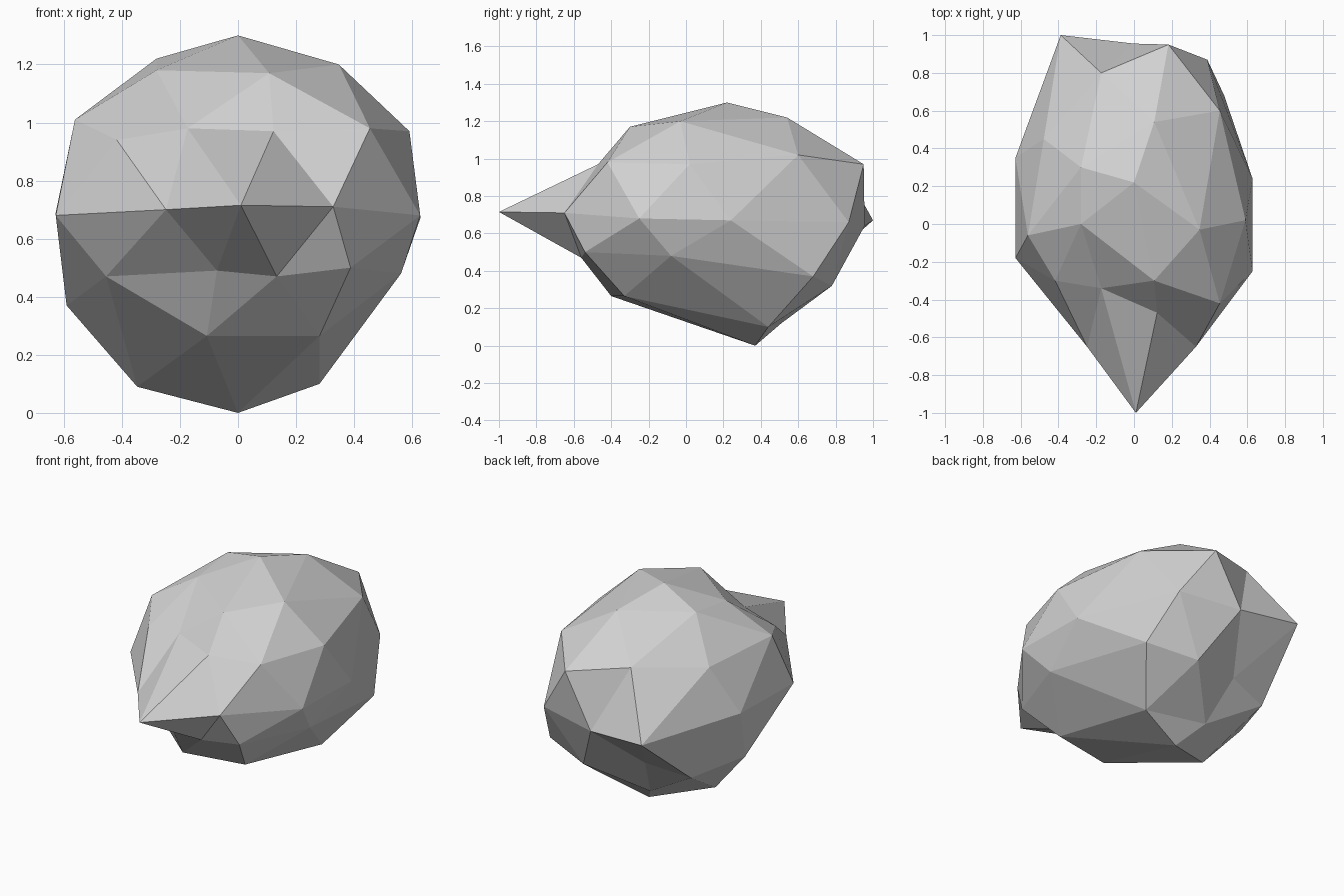
import bpy
import bmesh
from math import cos, sin, radians, sqrt
from mathutils import Vector

default_cube = bpy.data.objects.get("Cube")
if default_cube:
    bpy.data.objects.remove(default_cube, do_unlink=True)

HALF_WIDTH = 0.66


def make_material(name, colour):
    material = bpy.data.materials.new(name)
    material.use_nodes = True
    material.diffuse_color = colour
    shader = next(n for n in material.node_tree.nodes if n.type == "BSDF_PRINCIPLED")
    shader.inputs["Base Color"].default_value = colour
    shader.inputs["Roughness"].default_value = 0.9
    return material


def sculpt_ring(verts, height, start, targets):
    """Pull one ring of the sphere to (depth, height, optional sideways nudge)."""
    radius = sqrt(1 - height * height)
    step = 360 / len(targets)
    for index, (y, z, *nudge) in enumerate(targets):
        angle = radians(start + index * step)
        direction = Vector((radius * cos(angle), radius * sin(angle), height))
        vert = min(verts, key=lambda v: (verts[v] - direction).length)
        vert.co = (HALF_WIDTH * direction.x + sum(nudge), y, z)


# Faceted boulder: an icosphere whose rings are pulled into a rough stone
bm = bmesh.new()
bmesh.ops.create_icosphere(bm, subdivisions=2, radius=1)
sphere = {v: v.co.copy() for v in bm.verts}

# Crown
sculpt_ring(sphere, 1, 0, [(.22, 1.3)])
sculpt_ring(sphere, .8507, 0, [
    (-.03, 1.2), (.54, 1.22), (.3, 1.22), (0, 1.18), (-.3, 1.17)])

# Shoulders
sculpt_ring(sphere, .5257, 36, [
    (.6, 1.02), (.8, 1.03), (-.06, 1.01), (-.34, .98), (-.42, .98)])
sculpt_ring(sphere, .4472, 0, [
    (.02, .97), (.95, .97), (.45, .98), (-.3, .94, .06), (-.47, .97, -.06)])

# Waist, with the pointed nose at the front and a small spur at the back
sculpt_ring(sphere, 0, 18, [
    (.24, .67), (.87, .66), (.955, .64), (1, .67), (.35, .69),
    (-.18, .68), (-.65, .7, .14), (-1, .715, .01), (-.65, .71, -.06), (-.25, .68)])

# Underside, cut back below the nose
sculpt_ring(sphere, -.4472, 36, [
    (.68, .37), (.67, .38), (.25, .37), (-.56, .49, .11), (-.54, .5, -.09)])
sculpt_ring(sphere, -.5257, 0, [
    (-.08, .48), (.78, .32), (.6, .33), (-.25, .47), (-.56, .47, -.04)])

# Foot
sculpt_ring(sphere, -.8507, 36, [
    (.44, .1), (.51, .12), (.2, .09), (-.4, .265), (-.33, .265)])
sculpt_ring(sphere, -1, 0, [(.37, 0)])

bmesh.ops.recalc_face_normals(bm, faces=bm.faces)
mesh = bpy.data.meshes.new("boulder")
bm.to_mesh(mesh)
bm.free()
mesh.materials.append(make_material("stone grey", (.64, .64, .64, 1)))
boulder = bpy.data.objects.new("boulder", mesh)
bpy.context.scene.collection.objects.link(boulder)
